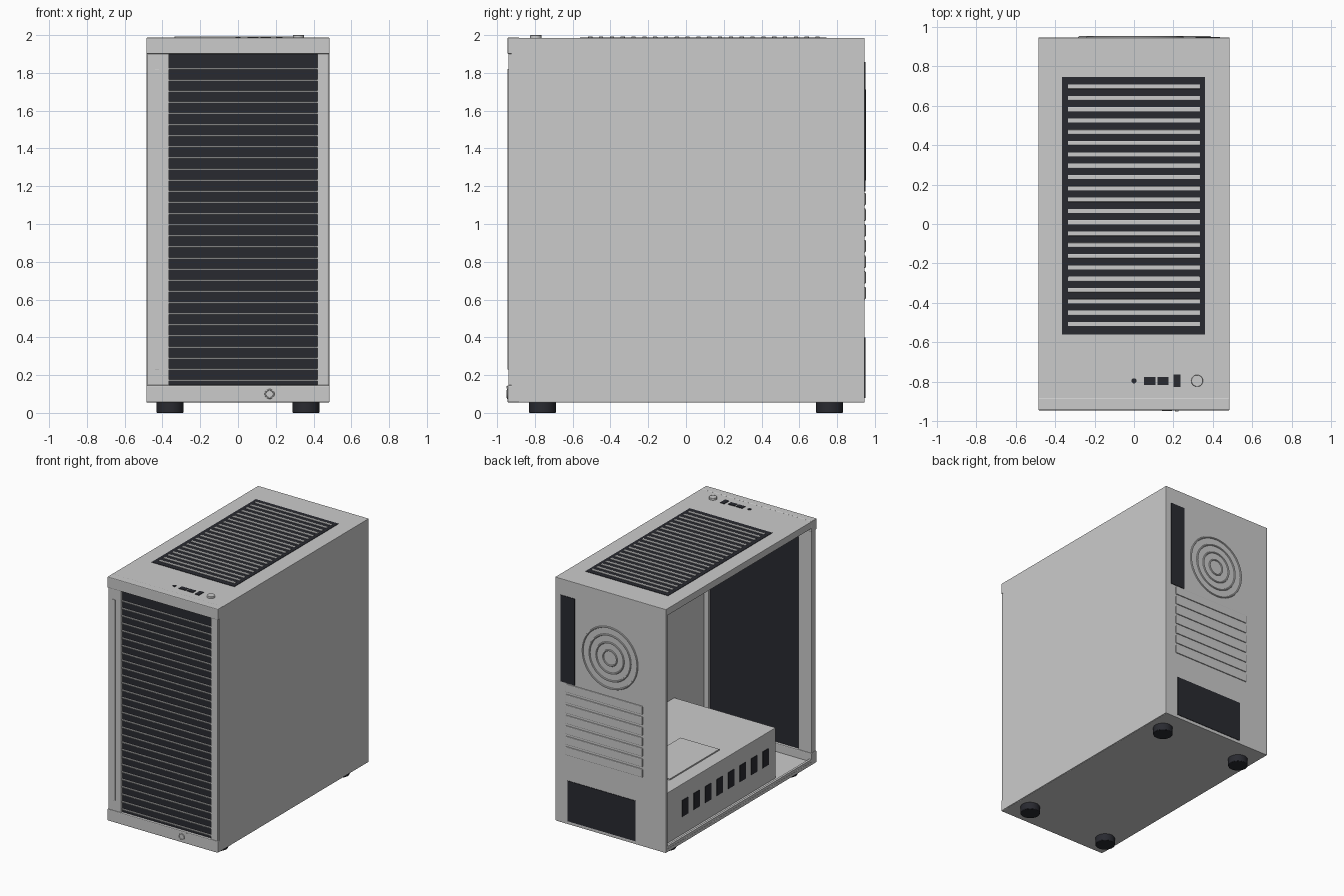
import bpy
from math import pi

if "Cube" in bpy.data.objects:
    bpy.data.objects.remove(bpy.data.objects["Cube"])

dark = bpy.data.materials.new("dark_plastic")
dark.diffuse_color = (0.022, 0.023, 0.03, 1)
dark.use_nodes = True
dark.node_tree.nodes["Principled BSDF"].inputs["Base Color"].default_value = dark.diffuse_color
light = bpy.data.materials.new("bright_metal")
light.diffuse_color = (0.85, 0.86, 0.88, 1)
light.use_nodes = True
light.node_tree.nodes["Principled BSDF"].inputs["Base Color"].default_value = light.diffuse_color


def finish(ob, name, mat=None, bevel=0.0):
    ob.name = name
    if mat:
        ob.data.materials.append(mat)
    if bevel:
        m = ob.modifiers.new("bevel", 'BEVEL')
        m.width, m.segments = bevel, 2
    return ob


def box(name, x, y, z, mat=None, bevel=0.0):
    """Box from (min, max) ranges on each axis."""
    c = [(r[0] + r[1]) / 2 for r in (x, y, z)]
    bpy.ops.mesh.primitive_cube_add(size=1, location=c)
    ob = bpy.context.object
    ob.scale = [r[1] - r[0] for r in (x, y, z)]
    bpy.ops.object.transform_apply(location=False, rotation=False, scale=True)
    return finish(ob, name, mat, bevel)


def cyl(name, loc, r, h, mat=None, bevel=0.0, rot=(0, 0, 0)):
    bpy.ops.mesh.primitive_cylinder_add(vertices=32, radius=r, depth=h, location=loc, rotation=rot)
    ob = finish(bpy.context.object, name, mat, bevel)
    bpy.ops.object.shade_smooth_by_angle()
    return ob


def ring(name, loc, r, minor, mat=None):
    bpy.ops.mesh.primitive_torus_add(major_radius=r, minor_radius=minor, major_segments=48,
                                     minor_segments=8, location=loc, rotation=(pi / 2, 0, 0))
    ob = finish(bpy.context.object, name, mat)
    bpy.ops.object.shade_smooth_by_angle()


# Case shell, left side open
box("right_side_panel", (0.46, 0.485), (-0.925, 0.945), (0.057, 1.985), bevel=0.003)
box("top_panel", (-0.485, 0.48), (-0.925, 0.945), (1.955, 1.985), bevel=0.003)
box("floor_panel", (-0.485, 0.48), (-0.925, 0.945), (0.055, 0.08), bevel=0.003)
box("rear_panel", (-0.485, 0.47), (0.922, 0.945), (0.06, 1.98), bevel=0.003)
box("lower_left_rail", (-0.483, -0.465), (-0.92, 0.93), (0.07, 0.1))
box("upper_left_rail", (-0.483, -0.465), (-0.92, 0.93), (1.93, 1.97))

# Front frame
box("front_top_band", (-0.485, 0.485), (-0.945, -0.88), (1.9, 1.987), bevel=0.006)
box("front_bottom_band", (-0.485, 0.485), (-0.945, -0.88), (0.055, 0.147), bevel=0.006)
box("front_left_pillar", (-0.48, -0.365), (-0.94, -0.885), (0.14, 1.91), bevel=0.005)
box("front_right_pillar", (0.42, 0.48), (-0.94, -0.885), (0.14, 1.91), bevel=0.005)
box("front_dark_panel", (-0.37, 0.425), (-0.925, -0.9), (0.14, 1.91), dark)
box("front_light_strip", (-0.44, -0.417), (-0.946, -0.935), (0.23, 1.82), light, 0.002)
for i in range(29):
    z = 0.172 + i * 0.0589
    box("front_slat", (-0.367, 0.422), (-0.937, -0.915), (z - 0.004, z + 0.004))
ring("front_round_trim", (0.167, -0.945, 0.1), 0.022, 0.004)
box("front_small_tab", (0.208, 0.225), (-0.95, -0.94), (0.13, 0.142))

# Top ventilation grille
box("top_vent_mesh", (-0.365, 0.36), (-0.56, 0.745), (1.975, 1.988), dark)
for i in range(22):
    y = -0.507 + i * 0.0573
    box("top_vent_slat", (-0.335, 0.335), (y - 0.011, y + 0.011), (1.98, 1.993), None, 0.002)

# Top controls and ports
cyl("audio_jack", (0, -0.795, 1.986), 0.013, 0.006, dark)
for x0, x1, h in ((0.05, 0.108, 0.02), (0.12, 0.175, 0.02), (0.2, 0.236, 0.031)):
    box("top_port", (x0, x1), (-0.795 - h, -0.795 + h), (1.98, 1.989), dark)
cyl("power_button", (0.32, -0.795, 1.99), 0.03, 0.02, light, 0.003)

# Rear openings, fan grille and expansion slots
box("rear_io_opening", (0.313, 0.437), (0.93, 0.949), (1.172, 1.857), dark)
box("rear_power_supply_opening", (-0.22, 0.375), (0.93, 0.949), (0.08, 0.4), dark)
for r in (0.24, 0.18, 0.12, 0.06):
    ring("rear_fan_ring", (0.005, 0.945, 1.47), r, 0.007)
for i in range(7):
    z = 0.634 + i * 0.083
    box("expansion_slot_cover", (-0.283, 0.392), (0.935, 0.952), (z - 0.033, z + 0.033), None, 0.005)

# Power supply shroud inside
box("power_supply_shroud", (-0.43, 0.46), (-0.51, 0.923), (0.08, 0.48), bevel=0.004)
box("shroud_top_plate", (-0.32, 0.02), (0.04, 0.66), (0.475, 0.49))
for i in range(8):
    y = -0.38 + i * 0.144
    box("shroud_side_slot", (-0.434, -0.42), (y - 0.037, y + 0.037), (0.222, 0.352), dark)

# Feet
for x in (-0.36, 0.36):
    for y in (-0.76, 0.76):
        cyl("rubber_foot", (x, y, 0.029), 0.072, 0.058, dark, 0.004)
